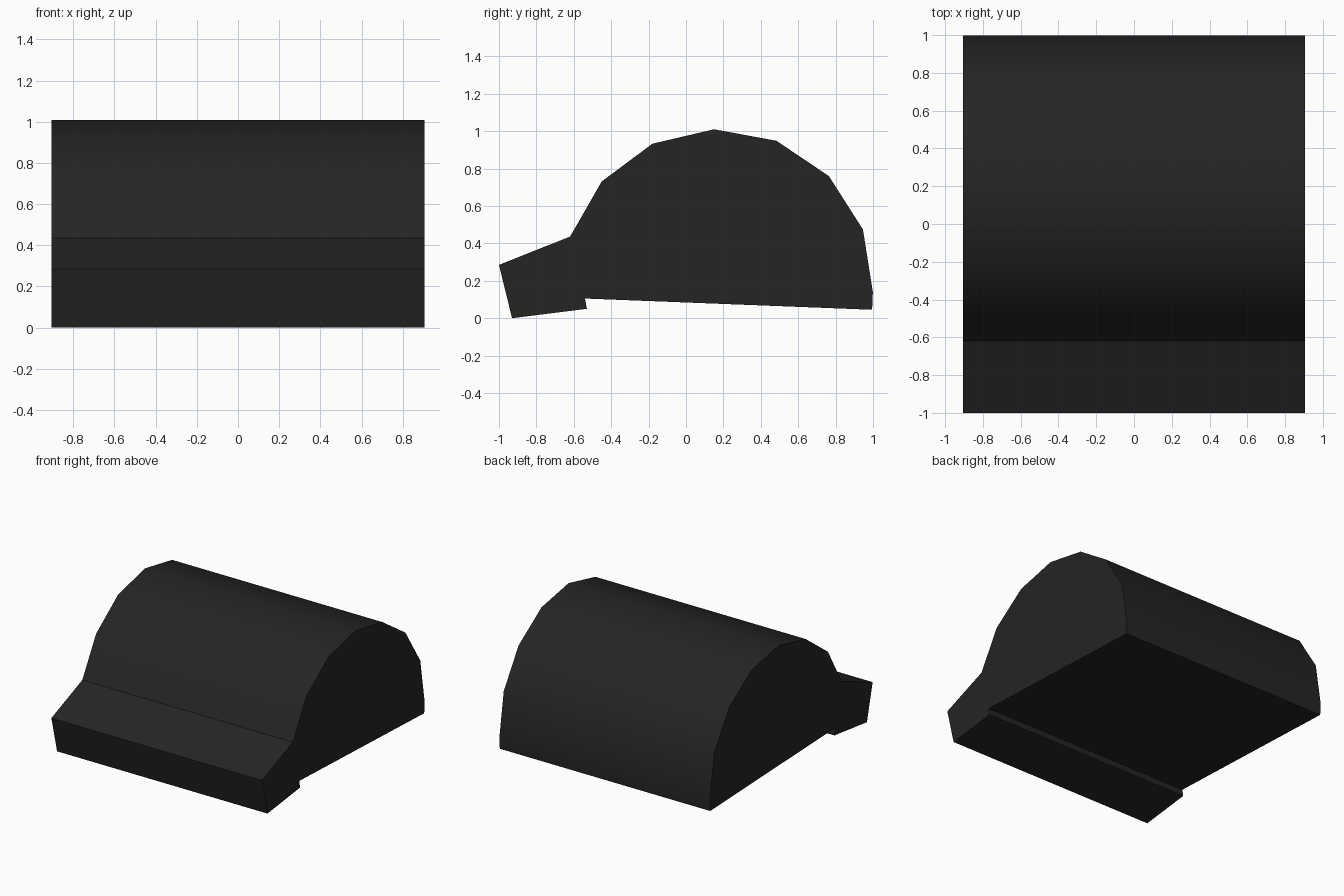
import bpy
import bmesh
from math import sin, cos, radians

cube = bpy.data.objects.get("Cube")
if cube:
    bpy.data.objects.remove(cube, do_unlink=True)

HALF_WIDTH = 0.905

# Single flat colour
black = bpy.data.materials.new("charcoal_black")
black.use_nodes = True
colour = (0.018, 0.018, 0.018, 1)
black.diffuse_color = colour
black.node_tree.nodes["Principled BSDF"].inputs["Base Color"].default_value = colour

# Side profile (y, z): domed hood, then sloping front lip and stepped underside
SEGMENTS, RADIUS, CY, CZ = 7, 0.83, 0.17, 0.18
START, END = radians(-2.8), radians(162)
profile = []
for i in range(SEGMENTS + 1):
    a = START + (END - START) * i / SEGMENTS
    profile.append((CY + RADIUS * cos(a), CZ + RADIUS * sin(a)))
profile += [(-1.0, 0.285), (-0.93, 0.0), (-0.53, 0.05), (-0.54, 0.105), (0.995, 0.045)]

# Sweep the profile across the full width
bm = bmesh.new()
face = bm.faces.new([bm.verts.new((-HALF_WIDTH, y, z)) for y, z in profile])
swept = bmesh.ops.extrude_face_region(bm, geom=[face])["geom"]
verts = [v for v in swept if isinstance(v, bmesh.types.BMVert)]
bmesh.ops.translate(bm, verts=verts, vec=(2 * HALF_WIDTH, 0, 0))
bmesh.ops.recalc_face_normals(bm, faces=bm.faces)
mesh = bpy.data.meshes.new("domed_hood")
bm.to_mesh(mesh)
bm.free()
mesh.materials.append(black)
hood = bpy.data.objects.new("domed_hood", mesh)
bpy.context.collection.objects.link(hood)

# Smooth dome, crisp ends and lip
bpy.ops.object.select_all(action="DESELECT")
hood.select_set(True)
bpy.context.view_layer.objects.active = hood
bpy.ops.object.shade_smooth_by_angle(angle=radians(30))
